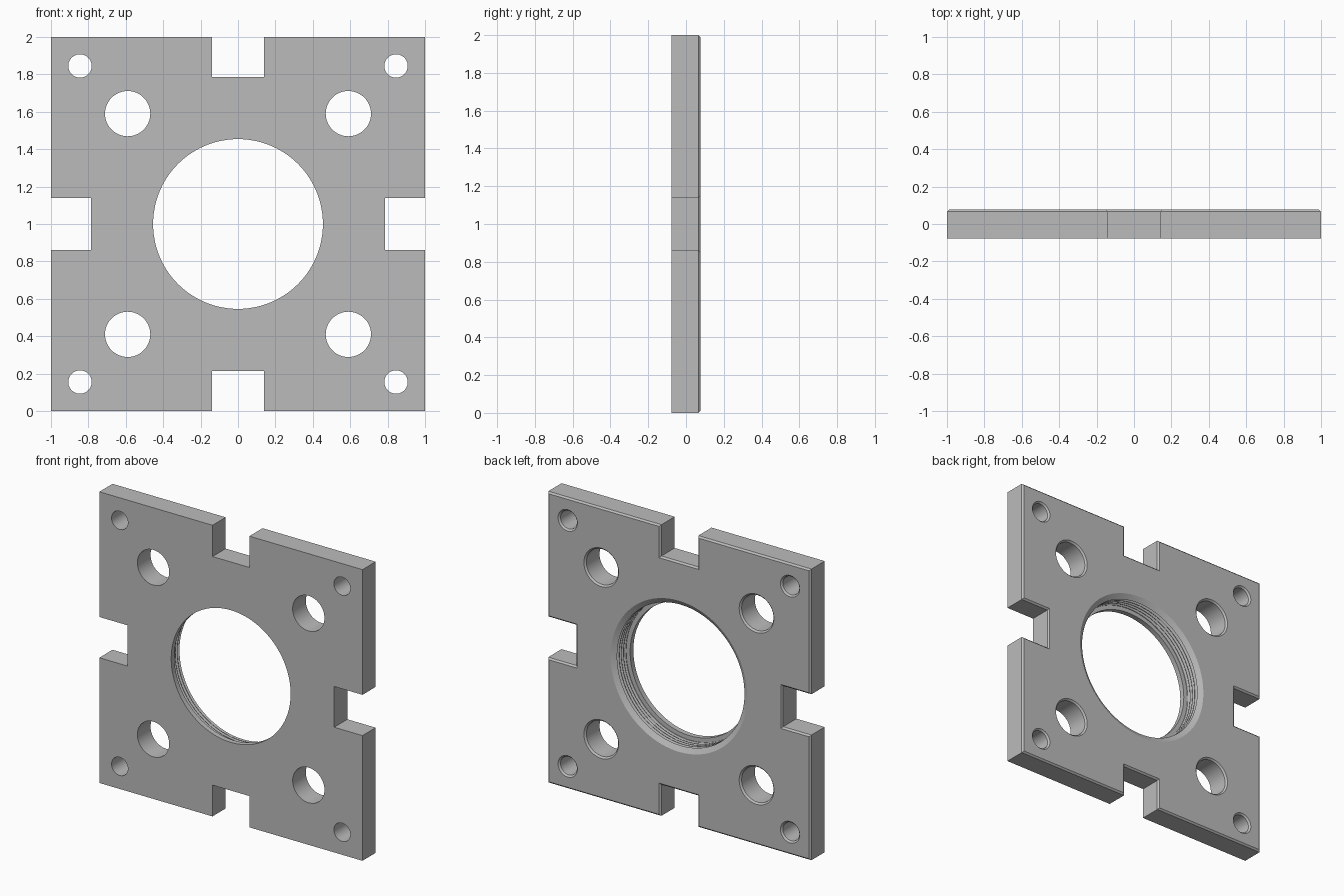
import bpy, bmesh, math
from mathutils import Matrix, Vector

default = bpy.data.objects.get("Cube")
if default:
    bpy.data.objects.remove(default, do_unlink=True)

HALF_T = 0.077      # half of the plate thickness
CHAMFER = 0.011     # edge break on the back face
NOTCH_W, NOTCH_IN = 0.14, 0.785

grey = bpy.data.materials.new("plain grey metal")
grey.use_nodes = True
grey.diffuse_color = (0.5, 0.5, 0.5, 1)
grey.node_tree.nodes["Principled BSDF"].inputs["Base Color"].default_value = (0.5, 0.5, 0.5, 1)


def add_object(name, bm):
    bmesh.ops.recalc_face_normals(bm, faces=bm.faces)
    mesh = bpy.data.meshes.new(name)
    bm.to_mesh(mesh)
    bm.free()
    mesh.materials.append(grey)
    obj = bpy.data.objects.new(name, mesh)
    bpy.context.collection.objects.link(obj)
    return obj


def notched_plate():
    """Square with a notch in each side, back rim chamfered."""
    bm = bmesh.new()
    side = [(1, -1), (1, -NOTCH_W), (NOTCH_IN, -NOTCH_W), (NOTCH_IN, NOTCH_W), (1, NOTCH_W)]
    outline = []
    for quarter in range(4):
        turn = Matrix.Rotation(quarter * math.pi / 2, 2)
        outline += [turn @ Vector(p) for p in side]
    front = bm.faces.new([bm.verts.new((p.x, -HALF_T, 1 + p.y)) for p in outline])
    made = bmesh.ops.extrude_face_region(bm, geom=[front])["geom"]
    bmesh.ops.translate(bm, vec=(0, 2 * HALF_T, 0),
                        verts=[v for v in made if isinstance(v, bmesh.types.BMVert)])
    rim = [e for e in bm.edges if all(v.co.y > HALF_T - 0.001 for v in e.verts)]
    bmesh.ops.bevel(bm, geom=rim, offset=CHAMFER, segments=1, affect='EDGES')
    return add_object("notched_plate", bm)


def turned_cutter(name, profile, x, z, steps):
    """Solid of (radius, y) points turned about a line parallel to y."""
    bm = bmesh.new()
    rings = []
    for r, y in profile:
        angles = [2 * math.pi * i / steps for i in range(steps)]
        rings.append([bm.verts.new((x + r * math.cos(a), y, z + r * math.sin(a))) for a in angles])
    for a, b in zip(rings, rings[1:]):
        for i in range(steps):
            j = (i + 1) % steps
            bm.faces.new((a[i], a[j], b[j], b[i]))
    bm.faces.new(rings[0])
    bm.faces.new(rings[-1])
    cutter = add_object(name, bm)
    cutter.hide_render = True
    return cutter


def hole_profile(r):
    past = 0.02
    return [(r, -HALF_T - past), (r, HALF_T - CHAMFER), (r + CHAMFER + past, HALF_T + past)]


plate = notched_plate()
cutters = []

# Bolt holes and corner holes
for sx in (-1, 1):
    for sz in (-1, 1):
        cutters.append(turned_cutter("bolt_hole", hole_profile(0.121), sx * 0.59, 1 + sz * 0.59, 48))
        cutters.append(turned_cutter("corner_hole", hole_profile(0.0625), sx * 0.845, 1 + sz * 0.845, 40))

# Threaded bore with a plain lip at the front
LIP_R, CREST_R, ROOT_R, PITCH = 0.454, 0.484, 0.505, 0.024
bore = [(LIP_R, -HALF_T - 0.02), (LIP_R, -0.042), (CREST_R, -0.042)]
for k in range(4):
    y = -0.038 + k * PITCH
    bore += [(CREST_R, y), (ROOT_R, y + 0.4 * PITCH), (ROOT_R, y + 0.55 * PITCH), (CREST_R, y + 0.92 * PITCH)]
bore += [(0.519, HALF_T), (0.534, HALF_T + 0.015)]
cutters.append(turned_cutter("threaded_bore", bore, 0, 1, 96))

# Cut every hole, then keep only the finished plate
for cutter in cutters:
    cut = plate.modifiers.new(cutter.name, 'BOOLEAN')
    cut.operation, cut.solver, cut.object = 'DIFFERENCE', 'EXACT', cutter
depsgraph = bpy.context.evaluated_depsgraph_get()
finished = bpy.data.meshes.new_from_object(plate.evaluated_get(depsgraph))
plate.modifiers.clear()
plate.data = finished
for cutter in cutters:
    bpy.data.objects.remove(cutter, do_unlink=True)

# Smooth round walls, crisp edges
bpy.ops.object.select_all(action='DESELECT')
plate.select_set(True)
bpy.context.view_layer.objects.active = plate
bpy.ops.object.shade_smooth_by_angle(angle=math.radians(20))
